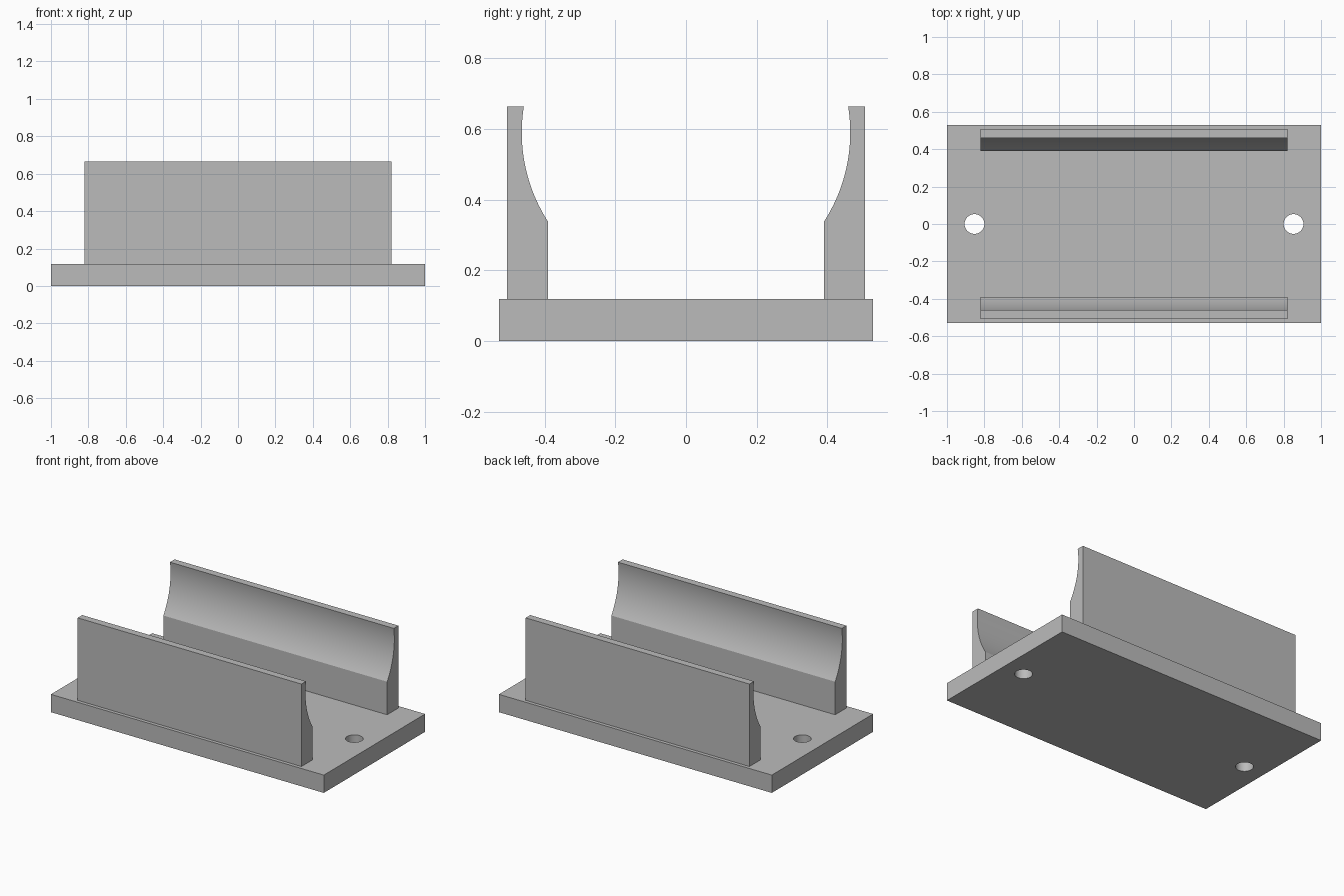
import bpy
import bmesh
from math import asin, cos, sin, radians

default_cube = bpy.data.objects.get("Cube")
if default_cube:
    bpy.data.objects.remove(default_cube, do_unlink=True)

# Overall dimensions
BASE_X, BASE_Y, BASE_H = 1.0, 0.53, 0.118
WALL_X, WALL_OUT, WALL_IN, WALL_TOP = 0.82, 0.507, 0.39, 0.664
BORE_R, BORE_Z = 0.465, 0.59
HOLE_X, HOLE_R = 0.853, 0.053

grey = bpy.data.materials.new("plain grey")
grey.use_nodes = True
grey.diffuse_color = (0.5, 0.5, 0.5, 1)
grey.node_tree.nodes["Principled BSDF"].inputs["Base Color"].default_value = grey.diffuse_color


def extrude_outline(name, points, offset):
    """Raise a flat outline along the offset into a closed solid."""
    bm = bmesh.new()
    face = bm.faces.new([bm.verts.new(p) for p in points])
    result = bmesh.ops.extrude_face_region(bm, geom=[face], use_keep_orig=True)
    moved = [g for g in result["geom"] if isinstance(g, bmesh.types.BMVert)]
    bmesh.ops.translate(bm, verts=moved, vec=offset)
    bmesh.ops.recalc_face_normals(bm, faces=bm.faces)
    mesh = bpy.data.meshes.new(name)
    bm.to_mesh(mesh)
    bm.free()
    mesh.materials.append(grey)
    obj = bpy.data.objects.new(name, mesh)
    bpy.context.collection.objects.link(obj)
    return obj


def activate(obj):
    bpy.ops.object.select_all(action="DESELECT")
    obj.select_set(True)
    bpy.context.view_layer.objects.active = obj


def smooth(obj):
    activate(obj)
    bpy.ops.object.shade_smooth_by_angle(angle=radians(30))


# Base plate with a mounting hole at each end
corners = [(-BASE_X, -BASE_Y, 0), (BASE_X, -BASE_Y, 0), (BASE_X, BASE_Y, 0), (-BASE_X, BASE_Y, 0)]
base = extrude_outline("base_plate", corners, (0, 0, BASE_H))
for side in (-1, 1):
    bpy.ops.mesh.primitive_cylinder_add(vertices=48, radius=HOLE_R, depth=1, location=(side * HOLE_X, 0, 0))
    cutter = bpy.context.object
    cutter.name = "hole_cutter"
    cutter.hide_render = True
    cutter.data.materials.append(grey)
    cut = base.modifiers.new("mounting_hole", "BOOLEAN")
    cut.operation = "DIFFERENCE"
    cut.solver = "EXACT"
    cut.object = cutter
    activate(base)
    bpy.ops.object.modifier_apply(modifier=cut.name)
    bpy.data.objects.remove(cutter, do_unlink=True)
smooth(base)

# Side walls whose inner faces follow one shared round bore
low = -asin((1 - (WALL_IN / BORE_R) ** 2) ** 0.5)
high = asin((WALL_TOP - BORE_Z) / BORE_R)
STEPS = 24
angles = [low + (high - low) * i / STEPS for i in range(STEPS + 1)]
profile = [(WALL_OUT, BASE_H), (WALL_IN, BASE_H)]
profile += [(BORE_R * cos(a), BORE_Z + BORE_R * sin(a)) for a in angles]
profile.append((WALL_OUT, WALL_TOP))
for name, side in (("front_wall", -1), ("back_wall", 1)):
    outline = [(-WALL_X, side * y, z) for y, z in profile]
    smooth(extrude_outline(name, outline, (2 * WALL_X, 0, 0)))
